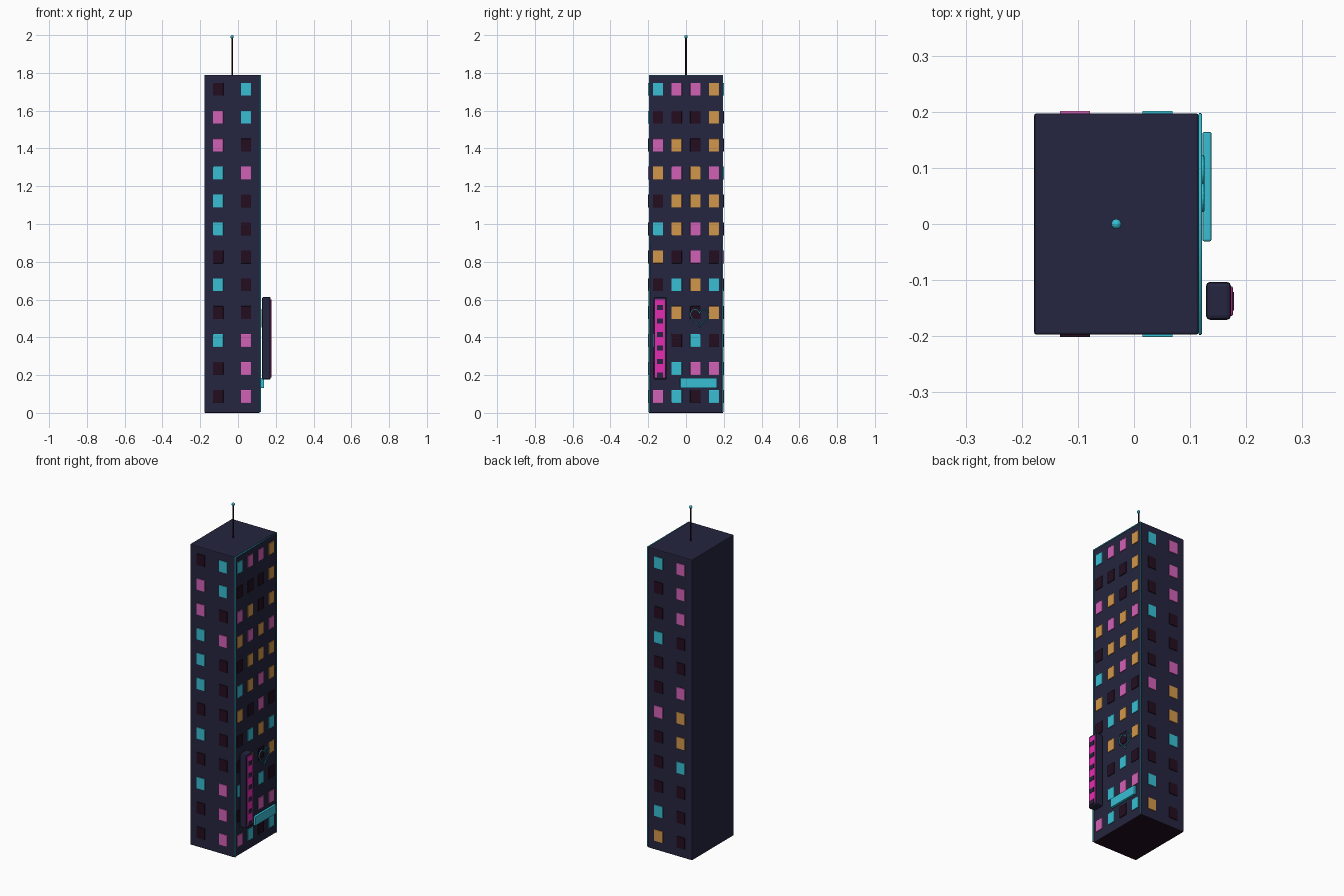
import bpy, bmesh, math
from mathutils import Matrix, Vector

if "Cube" in bpy.data.objects:
    bpy.data.objects.remove(bpy.data.objects["Cube"])

COLOURS = {
    "wall_navy": (0.0185, 0.0185, 0.05),
    "cyan": (0.04, 0.52, 0.66),
    "pink": (0.65, 0.12, 0.47),
    "orange": (0.65, 0.31, 0.07),
    "magenta": (0.78, 0.025, 0.44),
    "unlit_dark": (0.017, 0.004, 0.014),
}
MATS = {}
for n, c in COLOURS.items():
    MATS[n] = bpy.data.materials.new(n)
    MATS[n].diffuse_color = (*c, 1)


def finish(name, bm, mats):
    me = bpy.data.meshes.new(name)
    bm.normal_update()
    bm.to_mesh(me)
    bm.free()
    for m in mats:
        me.materials.append(MATS[m])
    ob = bpy.data.objects.new(name, me)
    bpy.context.collection.objects.link(ob)
    return ob


def add_box(bm, lo, hi, bevel=0.0, mat=0):
    """Add a bevelled box between two corners to a bmesh."""
    lo, hi = Vector(lo), Vector(hi)
    part = bmesh.new()
    bmesh.ops.create_cube(part, size=1, matrix=Matrix.Translation((lo + hi) / 2)
                          @ Matrix.Diagonal((*(hi - lo), 1)))
    if bevel:
        bmesh.ops.bevel(part, geom=part.edges[:], offset=bevel, segments=2,
                        profile=0.5, affect='EDGES')
    for f in part.faces:
        f.material_index = mat
    tmp = bpy.data.meshes.new("tmp")
    part.to_mesh(tmp)
    part.free()
    bm.from_mesh(tmp)
    bpy.data.meshes.remove(tmp)


def box(name, lo, hi, mat, bevel=0.0):
    bm = bmesh.new()
    add_box(bm, lo, hi, bevel)
    return finish(name, bm, [mat])


def tube(name, pts, radius, mat, closed=False):
    """Neon tube along a path."""
    cu = bpy.data.curves.new(name, 'CURVE')
    cu.dimensions = '3D'
    cu.bevel_depth = radius
    cu.bevel_resolution = 1
    cu.use_fill_caps = True
    sp = cu.splines.new('POLY')
    sp.points.add(len(pts) - 1)
    for p, co in zip(sp.points, pts):
        p.co = (*co, 1)
    sp.use_cyclic_u = closed
    cu.materials.append(MATS[mat])
    ob = bpy.data.objects.new(name, cu)
    bpy.context.collection.objects.link(ob)
    return ob


# Tower block, dark underside
X0, X1, Y, TOP = -0.178, 0.115, 0.197, 1.79
CX = (X0 + X1) / 2
bm = bmesh.new()
add_box(bm, (X0, -Y, 0), (X1, Y, TOP), 0.004)
bm.normal_update()
for f in bm.faces:
    f.material_index = 1 if f.normal.z < -0.9 else 0
finish("tower", bm, ["wall_navy", "unlit_dark"])

# Window plates: each word is a floor from the top, letters give the colours
KEY = "CPOD"
WIN_MATS = ["cyan", "pink", "orange", "unlit_dark"]
W, H = 0.027, 0.034


def windows(name, rows, place):
    bm = bmesh.new()
    for r, row in enumerate(rows.split()):
        z = 1.713 - r * 0.1478
        for c, letter in enumerate(row):
            lo, hi = place(c)
            add_box(bm, (*lo, z - H), (*hi, z + H), 0.0015, KEY.index(letter))
    finish(name, bm, WIN_MATS)


def col_x(c):
    return CX + (c - 0.5) * 0.147


def col_y(c):
    return (c - 1.5) * 0.0985


windows("front_windows", "DC PC PD CP CD CD DD CD DD CP DP DP",
        lambda c: ((col_x(c) - W, -Y - 0.0045), (col_x(c) + W, -Y + 0.004)))
windows("back_windows", "PC PD PD DC DD PD OP OD CD DD DC DO",
        lambda c: ((col_x(c) - W, Y - 0.004), (col_x(c) + W, Y + 0.0045)))
windows("side_windows",
        "CPPO DDDO PODO OPOP DOOO COPO ODPD DCOC DODO CDCD DCPP PCDC",
        lambda c: ((X1 - 0.004, col_y(c) - W), (X1 + 0.0045, col_y(c) + W)))

# Neon outline on the right face
E = Y - 0.0025
tube("neon_outline", [(X1 + 0.003, -E, 0.004), (X1 + 0.003, -E, TOP - 0.003),
                      (X1 + 0.003, E, TOP - 0.003), (X1 + 0.003, E, 0.004)],
     0.0035, "cyan")

# Neon heart
heart = []
for i in range(40):
    t = math.tau * i / 40
    y = 16 * math.sin(t) ** 3
    z = 13 * math.cos(t) - 5 * math.cos(2 * t) - 2 * math.cos(3 * t) - math.cos(4 * t)
    heart.append((X1 + 0.0075, 0.072 + y * 0.003, 0.509 + z * 0.0032))
tube("neon_heart", heart, 0.003, "cyan", True)

# Vertical hanging sign with lit panel and dark squares
box("sign_case", (0.128, -0.171, 0.176), (0.173, -0.103, 0.614), "wall_navy", 0.008)
box("sign_panel", (0.168, -0.164, 0.187), (0.1765, -0.111, 0.601), "magenta", 0.003)
bm = bmesh.new()
for i in range(6):
    z = 0.2 + i * 0.0715
    add_box(bm, (0.172, -0.154, z - 0.013), (0.178, -0.121, z + 0.013))
finish("sign_squares", bm, ["wall_navy"])

# Glowing entrance canopy
box("canopy", (0.122, -0.031, 0.132), (0.138, 0.164, 0.186), "cyan", 0.003)

# Antenna with beacon
bm = bmesh.new()
bmesh.ops.create_cone(bm, cap_ends=True, segments=8, radius1=0.004, radius2=0.004,
                      depth=0.21, matrix=Matrix.Translation((CX, 0, TOP + 0.1)))
finish("antenna", bm, ["unlit_dark"])
bm = bmesh.new()
bmesh.ops.create_uvsphere(bm, u_segments=12, v_segments=8, radius=0.009,
                          matrix=Matrix.Translation((CX, 0, 1.991)))
finish("antenna_beacon", bm, ["cyan"])

for m in bpy.data.materials:
    if m.users and not m.is_grease_pencil:
        m.use_nodes = True
        m.node_tree.nodes["Principled BSDF"].inputs["Base Color"].default_value = m.diffuse_color
